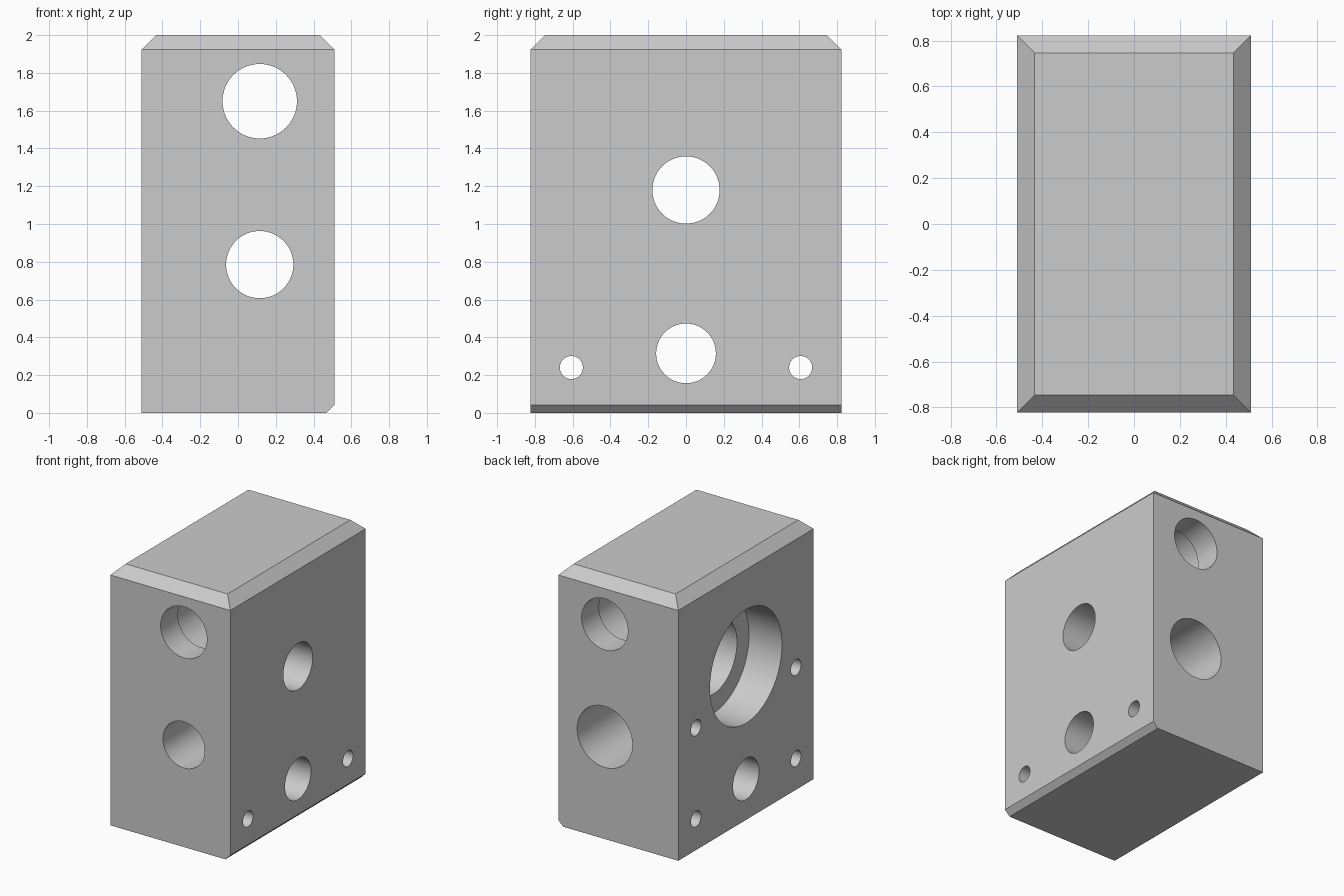
import bpy, bmesh, math
from mathutils import Matrix

if "Cube" in bpy.data.objects:
    bpy.data.objects.remove(bpy.data.objects["Cube"])

HX, HY, HZ = 0.51, 0.822, 2.0

grey = bpy.data.materials.new("machined grey")
grey.diffuse_color = (0.6, 0.6, 0.6, 1)
grey.use_nodes = True
grey.node_tree.nodes["Principled BSDF"].inputs["Base Color"].default_value = grey.diffuse_color


def add_object(name, bm):
    mesh = bpy.data.meshes.new(name)
    bm.to_mesh(mesh)
    bm.free()
    mesh.materials.append(grey)
    obj = bpy.data.objects.new(name, mesh)
    bpy.context.collection.objects.link(obj)
    return obj


# Block with a chamfered top rim and one small chamfer on the lower right edge
bm = bmesh.new()
bmesh.ops.create_cube(bm, size=1)
bmesh.ops.transform(bm, matrix=Matrix.Translation((0, 0, HZ / 2)) @ Matrix.Diagonal((2 * HX, 2 * HY, HZ, 1)),
                    verts=bm.verts)
rim = [e for e in bm.edges if all(v.co.z > 1 for v in e.verts)]
bmesh.ops.bevel(bm, geom=rim, offset=0.077, offset_type='OFFSET', segments=1, affect='EDGES')
low = [e for e in bm.edges if all(v.co.z < 0.01 and v.co.x > 0 for v in e.verts)]
bmesh.ops.bevel(bm, geom=low, offset=0.042, offset_type='OFFSET', segments=1, affect='EDGES')
block = add_object("manifold_block", bm)


def drill(axis, a, z, r, start, end):
    """Cut a round bore along x (a = y position) or y (a = x position)."""
    bm = bmesh.new()
    bmesh.ops.create_cone(bm, cap_ends=True, segments=64, radius1=r, radius2=r, depth=end - start)
    mid = (start + end) / 2
    if axis == 'x':
        m = Matrix.Translation((mid, a, z)) @ Matrix.Rotation(math.pi / 2, 4, 'Y')
    else:
        m = Matrix.Translation((a, mid, z)) @ Matrix.Rotation(math.pi / 2, 4, 'X')
    bmesh.ops.transform(bm, matrix=m, verts=bm.verts)
    cutter = add_object("bore_cutter", bm)
    cutter.hide_render = True
    bpy.context.view_layer.objects.active = block
    mod = block.modifiers.new("bore", 'BOOLEAN')
    mod.operation, mod.solver, mod.object = 'DIFFERENCE', 'EXACT', cutter
    bpy.ops.object.modifier_apply(modifier=mod.name)
    bpy.data.objects.remove(cutter, do_unlink=True)


# Front to back bores: upper one widens inside, lower one is wider at the back
drill('y', 0.115, 1.65, 0.197, -1, 1)
drill('y', 0.115, 1.65, 0.215, -HY + 0.21, HY - 0.21)
drill('y', 0.115, 0.785, 0.178, -1, 1)
drill('y', 0.115, 0.785, 0.235, 0, 1)

# Stepped main bore from the left, narrowing toward the right face
drill('x', 0, 1.18, 0.178, -0.7, 0.7)
drill('x', 0, 1.18, 0.29, -0.7, 0.1)
drill('x', 0, 1.18, 0.437, -0.7, -HX + 0.28)

# Lower cross bore
drill('x', 0, 0.315, 0.158, -0.7, 0.7)

# Bolt holes: lower pair goes through, upper pair is blind from the left
for side in (-1, 1):
    drill('x', side * 0.607, 0.24, 0.061, -0.7, 0.7)
    drill('x', side * 0.607, 0.94, 0.061, -0.7, -0.1)

# Smooth bore walls with crisp edges
bpy.ops.object.select_all(action='DESELECT')
block.select_set(True)
bpy.context.view_layer.objects.active = block
bpy.ops.object.shade_smooth_by_angle(angle=math.radians(30))
